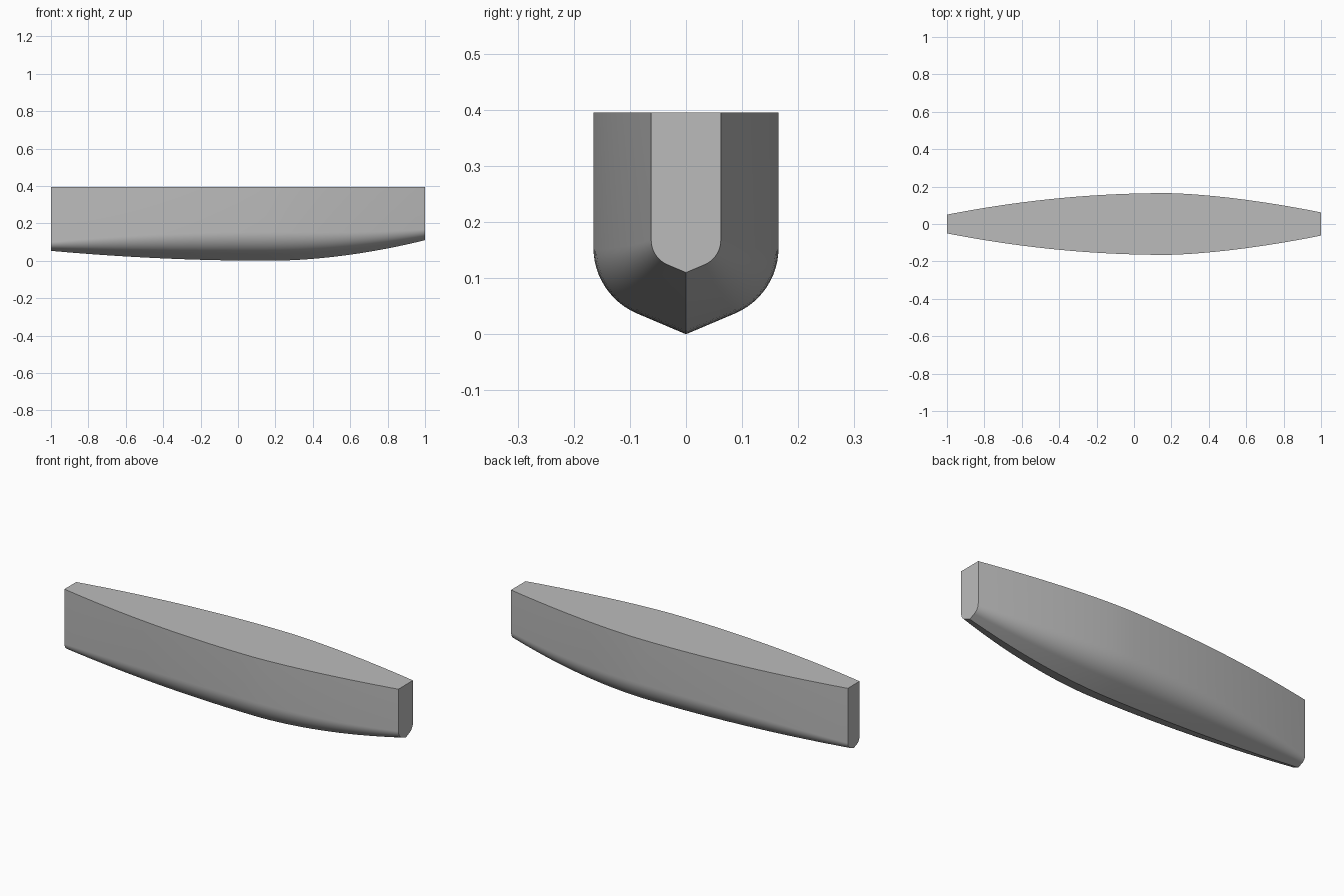
import bpy, bmesh, math

if "Cube" in bpy.data.objects:
    bpy.data.objects.remove(bpy.data.objects["Cube"])

TOP = 0.395      # deck height
PEAK = 0.17      # x of the widest, deepest station
RISE = math.radians(23)   # slope of the V bottom
STATIONS, ARC = 40, 12


def station(x):
    """Half width and keel height of the hull at x."""
    if x < PEAK:
        t = (PEAK - x) / (1 + PEAK)
        return 0.165 - 0.115 * t ** 2, 0.053 * t ** 2
    t = (x - PEAK) / (1 - PEAK)
    return 0.165 - 0.103 * t ** 1.6, 0.11 * t ** 1.85


def section(x):
    """Closed outline: V bottom, round bilges, upright sides."""
    w, keel = station(x)
    r = 0.77 * w
    zc = keel + (w - r + r * math.sin(RISE)) * math.tan(RISE) + r * math.cos(RISE)
    half = [(w, TOP)]
    for i in range(ARC + 1):
        a = i / ARC * (math.pi / 2 - RISE)
        half.append((w - r + r * math.cos(a), zc - r * math.sin(a)))
    return half + [(0, keel)] + [(-y, z) for y, z in reversed(half)]


# Hull lofted through the stations, with flat ends and deck
bm = bmesh.new()
rings = []
for i in range(STATIONS + 1):
    x = -1 + 2 * i / STATIONS
    rings.append([bm.verts.new((x, y, z)) for y, z in section(x)])
n = len(rings[0])
for a, b in zip(rings, rings[1:]):
    for j in range(n):
        k = (j + 1) % n
        bm.faces.new((a[j], a[k], b[k], b[j]))
bm.faces.new(rings[0])
bm.faces.new(rings[-1][::-1])
bmesh.ops.recalc_face_normals(bm, faces=bm.faces)

mesh = bpy.data.meshes.new("hull")
bm.to_mesh(mesh)
bm.free()
hull = bpy.data.objects.new("hull", mesh)
bpy.context.collection.objects.link(hull)

grey = bpy.data.materials.new("light grey")
grey.diffuse_color = (0.5, 0.5, 0.5, 1)
grey.use_nodes = True
grey.node_tree.nodes["Principled BSDF"].inputs["Base Color"].default_value = grey.diffuse_color
mesh.materials.append(grey)

bpy.context.view_layer.objects.active = hull
hull.select_set(True)
bpy.ops.object.shade_smooth_by_angle(angle=math.radians(30))
